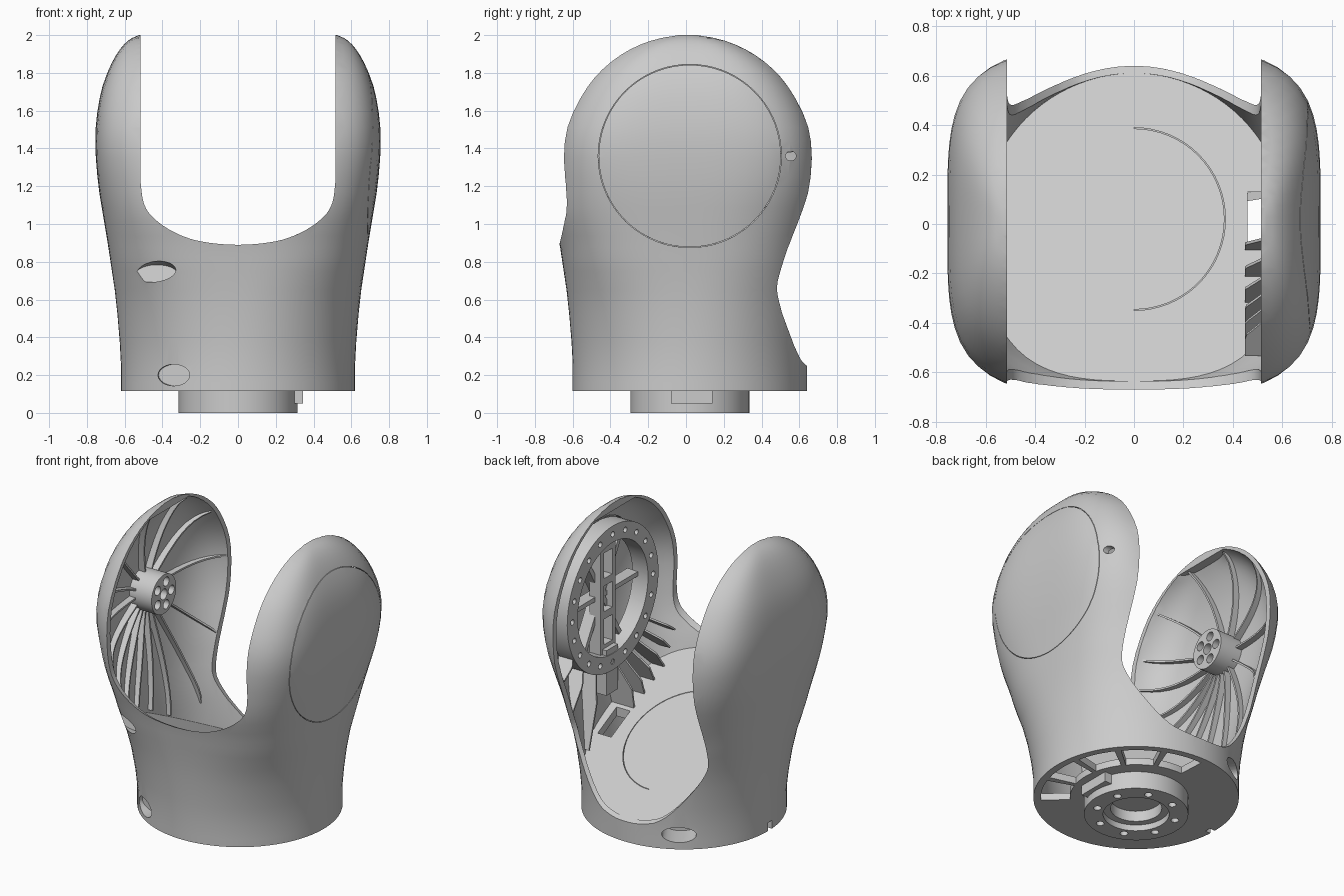
import bpy, bmesh, math
from mathutils import Matrix, Vector

if "Cube" in bpy.data.objects:
    bpy.data.objects.remove(bpy.data.objects["Cube"])

grey = bpy.data.materials.new("housing grey")
grey.use_nodes = True
grey.diffuse_color = (0.6, 0.6, 0.6, 1)
grey.node_tree.nodes["Principled BSDF"].inputs["Base Color"].default_value = (0.6, 0.6, 0.6, 1)

AXIS_Y, AXIS_Z = 0.02, 1.36      # centre of the pivot
INNER = 0.515                    # inner face of the arms
SLOPE = 0.49                     # fall of the floor towards the back


def chaikin(pts, times):
    """Round a list of points by corner cutting, keeping both ends."""
    for _ in range(times):
        out = [pts[0]]
        for p, q in zip(pts, pts[1:]):
            for k in (0.25, 0.75):
                out.append(tuple(a + (b - a) * k for a, b in zip(p, q)))
        pts = out + [pts[-1]]
    return pts


# Outer skin sections: height, half width, half depth, squareness, centre y
SKIN = chaikin([
    (0.115, 0.62, 0.62, 2, 0.02), (0.3, 0.62, 0.62, 2, 0.02),
    (0.6, 0.645, 0.635, 2.25, 0.01), (0.8, 0.675, 0.655, 2.7, 0),
    (0.9, 0.69, 0.67, 2.85, 0), (1.05, 0.715, 0.705, 3.1, 0),
    (1.2, 0.74, 0.71, 3.5, 0.01), (1.4, 0.757, 0.7, 4, 0.01),
    (1.55, 0.752, 0.67, 4, 0.01), (1.7, 0.727, 0.593, 4, 0.01),
    (1.8, 0.693, 0.52, 4, 0.01), (1.88, 0.655, 0.43, 4, 0.01),
    (1.94, 0.615, 0.33, 4, 0.01), (1.98, 0.572, 0.225, 4, 0.01),
    (2.0, 0.525, 0.1, 4, 0.01)], 1)


def finish(name, bm):
    bmesh.ops.recalc_face_normals(bm, faces=bm.faces[:])
    mesh = bpy.data.meshes.new(name)
    bm.to_mesh(mesh)
    bm.free()
    ob = bpy.data.objects.new(name, mesh)
    mesh.materials.append(grey)
    bpy.context.collection.objects.link(ob)
    return ob


def activate(ob):
    bpy.ops.object.select_all(action='DESELECT')
    ob.select_set(True)
    bpy.context.view_layer.objects.active = ob


def cut(target, bm):
    """Subtract a closed mesh from an object."""
    tool = finish("cutter", bm)
    tool.hide_render = True
    mod = target.modifiers.new("cut", 'BOOLEAN')
    mod.operation, mod.solver, mod.object = 'DIFFERENCE', 'EXACT', tool
    activate(target)
    bpy.ops.object.modifier_apply(modifier=mod.name)
    bpy.data.objects.remove(tool)


def bridge(bm, rings):
    """Skin closed rings of points and cap both ends."""
    loops = [[bm.verts.new(p) for p in ring] for ring in rings]
    n = len(loops[0])
    for a, b in zip(loops, loops[1:]):
        for i in range(n):
            j = (i + 1) % n
            bm.faces.new((a[i], a[j], b[j], b[i]))
    bm.faces.new(loops[0])
    bm.faces.new(loops[-1])


def loft(off=0.0, low=0.0, high=3.0):
    """Body volume, shrunk by off, between two heights."""
    bm = bmesh.new()
    rings = []
    for z, a, b, n, cy in SKIN:
        if low <= z <= high:
            ring = []
            for i in range(88):
                t = math.tau * (i + 0.5) / 88
                c, s = math.cos(t), math.sin(t)
                r = (abs(c / (a - off)) ** n + abs(s / (b - off)) ** n) ** (-1 / n)
                ring.append((r * c, cy + r * s, z))
            rings.append(ring)
    bridge(bm, rings)
    return bm


def clip(bm, point, normal):
    """Remove what lies on the normal side of a plane and close the hole."""
    bmesh.ops.bisect_plane(bm, geom=bm.verts[:] + bm.edges[:] + bm.faces[:],
                           plane_co=point, plane_no=normal, clear_outer=True)
    bmesh.ops.holes_fill(bm, edges=[e for e in bm.edges if e.is_boundary], sides=0)
    return bm


def skin_x(y, z, off):
    """Half width of the skin at a given depth and height."""
    for p, q in zip(SKIN, SKIN[1:]):
        if p[0] <= z <= q[0]:
            k = (z - p[0]) / (q[0] - p[0])
            _, a, b, n, cy = (u + (v - u) * k for u, v in zip(p, q))
            rest = 1 - abs((y - cy) / (b - off)) ** n
            return (a - off) * rest ** (1 / n) if rest > 0 else 0
    return 0


def floor_z(y):
    return 0.88 - SLOPE * (y + 0.66)


def drum(bm, r, start, end, seg=48, stretch=1.0):
    a, b = Vector(start), Vector(end)
    m = Matrix.Translation((a + b) / 2) @ (b - a).to_track_quat('Z', 'Y').to_matrix().to_4x4()
    bmesh.ops.create_cone(bm, cap_ends=True, segments=seg, radius1=r, radius2=r,
                          depth=(b - a).length, matrix=m @ Matrix.Diagonal((stretch, 1, 1, 1)))
    return bm


def box(bm, centre, size, turn=0.0):
    m = Matrix.Translation(centre) @ Matrix.Rotation(turn, 4, 'X')
    bmesh.ops.create_cube(bm, size=1, matrix=m @ Matrix.Diagonal((*size, 1)))
    return bm


def sector(bm, r0, r1, z0, z1, start, stop, steps=10):
    """Arc-shaped bar around the vertical axis, angles in degrees."""
    rings = []
    for i in range(steps + 1):
        t = math.radians(start + (stop - start) * i / steps)
        rings.append([(r * math.cos(t), AXIS_Y + r * math.sin(t), z)
                      for r, z in ((r0, z0), (r1, z0), (r1, z1), (r0, z1))])
    bridge(bm, rings)
    return bm


def around(r, n, shift=0.0):
    return [(r * math.cos(math.tau * (i + shift) / n), r * math.sin(math.tau * (i + shift) / n))
            for i in range(n)]


# Housing: solid skin, hollow arms over a sloping floor, hollow left half of the base
housing = finish("housing", loft())
cut(housing, clip(loft(0.03, 0.2, 1.95), (0, 0, floor_z(0)), (0, -SLOPE, -1)))
base_void = clip(loft(0.04, 0.15, 1.0), (0, 0, floor_z(0) - 0.06), (0, SLOPE, 1))
cut(housing, clip(base_void, (-0.08, 0, 0), (-1, 0, 0)))

# Clearance between the arms: rounded at the front, dipping at the back
front = [(0, 0.885), (0.12, 0.89), (0.25, 0.915), (0.38, 0.98), (0.47, 1.06), (0.505, 1.13), (INNER, 1.22)]
back = [(0, 0.25), (0.1, 0.25), (0.24, 0.27), (0.4, 0.43), (0.5, 0.59), (INNER, 0.72), (INNER, 1.05)]
front, back = chaikin(front, 2), chaikin(back, 2)
rings = []
for i in range(17):
    y = -0.8 + 0.1 * i
    k = (y + 0.66) / 1.3
    half = [(min(INNER, a[0] + (b[0] - a[0]) * k), a[1] + (b[1] - a[1]) * k)
            for a, b in zip(front, back)] + [(INNER, 2.2)]
    rings.append([(x, y, z) for x, z in half] + [(-x, y, z) for x, z in reversed(half[1:])])
bm = bmesh.new()
bridge(bm, rings)
cut(housing, bm)

# Openings in the underside, cable hole and seam in the floor
bm = bmesh.new()
for i in range(5):
    sector(bm, 0.4, 0.575, 0.1, 0.22, -43 + 28 * i, -19 + 28 * i)
cut(housing, bm)
cut(housing, box(bmesh.new(), (0.51, 0.03, 0.65), (0.1, 0.2, 0.8)))
cut(housing, sector(bmesh.new(), 0.366, 0.37, 0.3, 1.0, -90, 90, 32))

# Oval access pockets and the small notch
for r, stretch, a, b in (
        (0.05, 2.2, (-0.45, -0.75, 0.785), (-0.43, -0.48, 0.735)),
        (0.057, 1.6, (-0.37, -0.7, 0.2), (-0.33, -0.42, 0.2)),
        (0.05, 2.1, (-0.4, 0.66, 0.21), (-0.24, 0.4, 0.21)),
        (0.025, 1.1, (0.8, 0.555, 1.36), (0.55, 0.555, 1.36))):
    cut(housing, drum(bmesh.new(), r, a, b, 24, stretch))
cut(housing, box(bmesh.new(), (-0.62, 0, 0.13), (0.08, 0.04, 0.08)))

# Round cover seam on the left arm
cover_tool = finish("seam_tool", drum(bmesh.new(), 0.485, (0.5, AXIS_Y, AXIS_Z), (0.8, AXIS_Y, AXIS_Z), 72))
cut(cover_tool, drum(bmesh.new(), 0.482, (0.4, AXIS_Y, AXIS_Z), (0.9, AXIS_Y, AXIS_Z), 72))
bm = bmesh.new()
bm.from_mesh(cover_tool.data)
bpy.data.objects.remove(cover_tool)
cut(housing, bm)

# Mounting flange under the base, with bolt holes and a stepped bore
flange = finish("mounting_flange", drum(bmesh.new(), 0.315, (0, AXIS_Y, 0), (0, AXIS_Y, 0.14), 64))
bm = drum(bmesh.new(), 0.155, (0, AXIS_Y, -0.1), (0, AXIS_Y, 0.11))
for x, y in around(0.245, 8, 0.5):
    drum(bm, 0.024, (x, AXIS_Y + y, -0.1), (x, AXIS_Y + y, 0.09), 16)
cut(flange, bm)
cut(flange, drum(bmesh.new(), 0.2, (0, AXIS_Y, -0.1), (0, AXIS_Y, 0.04)))
key = finish("flange_key", box(bmesh.new(), (0.32, 0.03, 0.09), (0.05, 0.22, 0.08)))

# Bearing ring in the left arm
bearing = finish("bearing_ring", drum(bmesh.new(), 0.48, (0.525, AXIS_Y, AXIS_Z), (0.64, AXIS_Y, AXIS_Z), 64))
bm = drum(bmesh.new(), 0.37, (0.4, AXIS_Y, AXIS_Z), (0.8, AXIS_Y, AXIS_Z), 64)
for y, z in around(0.425, 20):
    drum(bm, 0.018, (0.4, AXIS_Y + y, AXIS_Z + z), (0.6, AXIS_Y + y, AXIS_Z + z), 14)
cut(bearing, bm)

# Frame inside the ring, slotted upright and bracket hanging below
bm = bmesh.new()
for turn in (30, 90, 150):
    box(bm, (0.64, AXIS_Y, AXIS_Z), (0.08, 0.03, 0.75), math.radians(turn))
frame = finish("bearing_frame", bm)
upright = finish("slotted_upright", box(bmesh.new(), (0.6, AXIS_Y, AXIS_Z), (0.08, 0.16, 0.75)))
bm = bmesh.new()
for z in (-0.22, 0, 0.22):
    box(bm, (0.6, AXIS_Y, AXIS_Z + z), (0.2, 0.09, 0.17))
cut(upright, bm)
bracket = finish("bracket", box(bmesh.new(), (0.57, AXIS_Y, 0.88), (0.08, 0.12, 0.3)))

# Pivot hub in the right arm
hub = finish("pivot_hub", drum(bmesh.new(), 0.13, (-0.735, AXIS_Y, AXIS_Z), (-0.56, AXIS_Y, AXIS_Z)))
bm = drum(bmesh.new(), 0.035, (-0.65, AXIS_Y, AXIS_Z), (-0.5, AXIS_Y, AXIS_Z), 20)
for y, z in around(0.08, 5):
    drum(bm, 0.03, (-0.68, AXIS_Y + y, AXIS_Z + z), (-0.5, AXIS_Y + y, AXIS_Z + z), 20)
cut(hub, bm)


def rib(bm, side, angle, r0, r1, h0, h1, swirl, limit):
    """Thin web standing on the inside of an arm, running outward from the pivot."""
    last = None
    for i in range(19):
        s = i / 18
        r, t = r0 + (r1 - r0) * s, math.radians(angle + swirl * s * s)
        y, z = AXIS_Y + r * math.cos(t), AXIS_Z + r * math.sin(t)
        x = skin_x(y, z, 0.015)
        if x < INNER + 0.02 or z < floor_z(y) - 0.02:
            break
        pair = [bm.verts.new((side * v, y, z)) for v in (x, max(x - h0 - (h1 - h0) * s, limit))]
        if last:
            bm.faces.new((last[0], last[1], pair[1], pair[0]))
        last = pair


def ribs(name, bm):
    ob = finish(name, bm)
    mod = ob.modifiers.new("thickness", 'SOLIDIFY')
    mod.thickness, mod.offset = 0.012, 0
    activate(ob)
    bpy.ops.object.modifier_apply(modifier=mod.name)
    return ob


# Right arm ribs: sparse above the hub, dense below it
bm = bmesh.new()
for angle in (0, 36, 68, 100, 132, 160, 185, 208, 225, 240, 254, 268, 282, 298, 322):
    rib(bm, -1, angle, 0.12, 1.0, 0.06, 0.04, 12 if angle < 180 else -8, INNER)
right_ribs = ribs("right_arm_ribs", bm)

# Left arm ribs: fins reaching over the floor, struts behind
bm = bmesh.new()
for angle in range(216, 268, 9):
    rib(bm, 1, angle, 0.47, 0.85, 0.12, 0.3, 0, 0.45)
for angle in (286, 306, 326):
    rib(bm, 1, angle, 0.47, 0.95, 0.12, 0.12, 0, INNER)
left_ribs = ribs("left_arm_ribs", bm)

for ob in (housing, flange, key, bearing, frame, upright, bracket, hub, right_ribs, left_ribs):
    activate(ob)
    bpy.ops.object.shade_smooth_by_angle(angle=math.radians(32))
